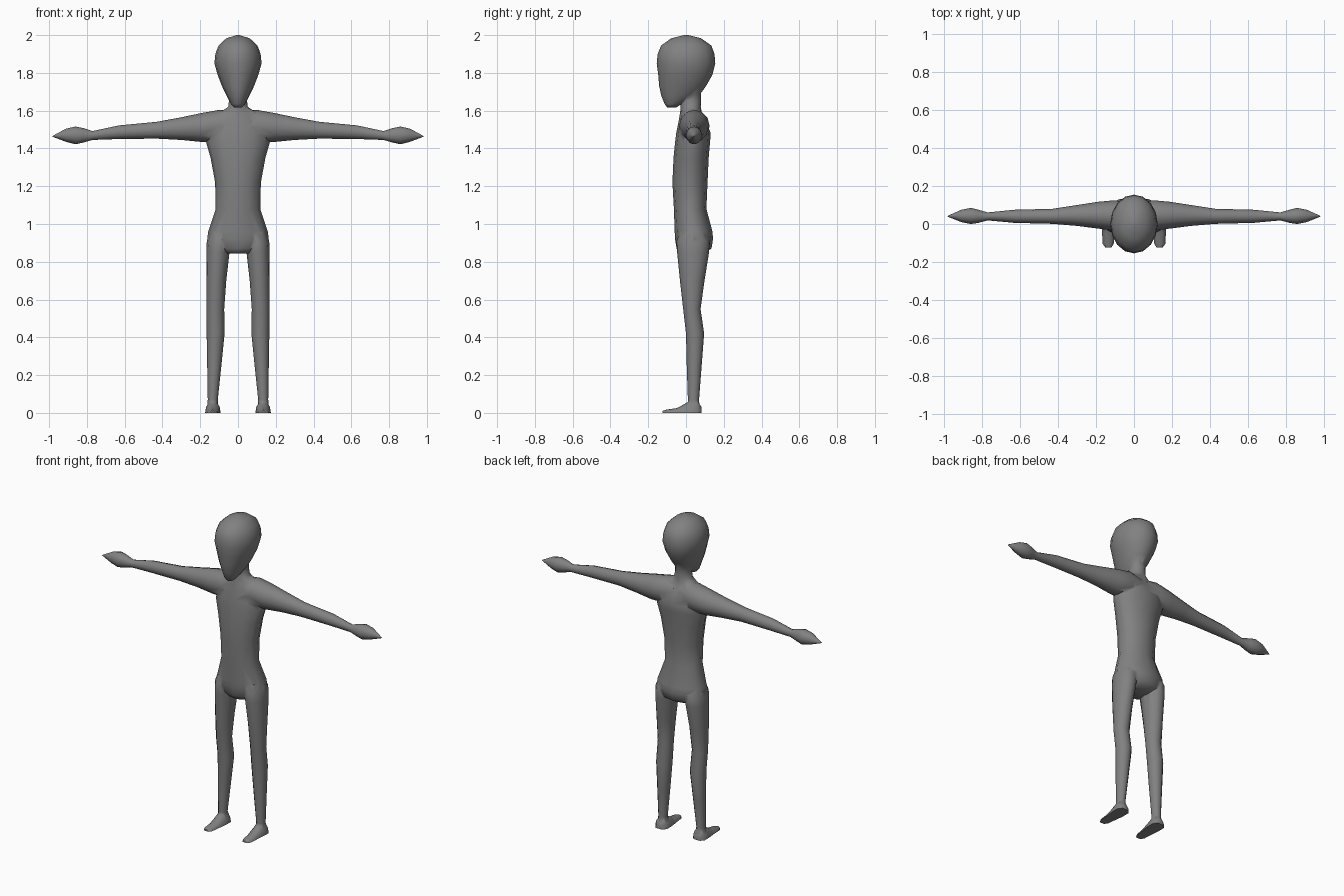
import bpy, bmesh, math

skin = bpy.data.materials.new("plain grey")
skin.diffuse_color = (0.22, 0.22, 0.22, 1)


def loft(name, rings, axis, sides=12, floor=False):
    """Loft ellipses given as (position along axis, a min, a max, b min, b max)."""
    bm = bmesh.new()
    loops = []
    for p, a0, a1, b0, b1 in rings:
        loop = []
        for i in range(sides):
            t = 2 * math.pi * i / sides
            a = (a0 + a1) / 2 + (a1 - a0) / 2 * math.cos(t)
            b = (b0 + b1) / 2 + (b1 - b0) / 2 * math.sin(t)
            if floor:
                b = max(b, 0)
            co = {"x": (p, a, b), "y": (a, p, b), "z": (a, b, p)}[axis]
            loop.append(bm.verts.new(co))
        loops.append(loop)
    for low, high in zip(loops, loops[1:]):
        for i in range(sides):
            j = (i + 1) % sides
            bm.faces.new((low[i], low[j], high[j], high[i]))
    bm.faces.new(loops[0])
    bm.faces.new(loops[-1])
    bmesh.ops.recalc_face_normals(bm, faces=bm.faces)
    mesh = bpy.data.meshes.new(name)
    bm.to_mesh(mesh)
    bm.free()
    mesh.materials.append(skin)
    ob = bpy.data.objects.new(name, mesh)
    bpy.context.collection.objects.link(ob)
    return ob


def mirrored(ob):
    """Copy of a limb on the other side."""
    copy = ob.copy()
    copy.data = ob.data.copy()
    bpy.context.collection.objects.link(copy)
    for v in copy.data.vertices:
        v.co.x *= -1
    copy.data.flip_normals()
    return copy


# Torso with neck: z, half width, back and front depth
torso = [(0.845, 0.08, -0.035, 0.09), (0.87, 0.13, -0.05, 0.135),
         (0.92, 0.163, -0.058, 0.143), (0.96, 0.158, -0.06, 0.14),
         (1.08, 0.118, -0.064, 0.108), (1.22, 0.121, -0.072, 0.114),
         (1.35, 0.145, -0.066, 0.12), (1.43, 0.168, -0.058, 0.127),
         (1.48, 0.17, -0.052, 0.131), (1.54, 0.15, -0.04, 0.108),
         (1.585, 0.105, -0.032, 0.085), (1.62, 0.052, -0.028, 0.078),
         (1.66, 0.047, -0.03, 0.08), (1.74, 0.045, -0.02, 0.08)]
body = loft("body", [(z, -w, w, f, b) for z, w, f, b in torso], "z")

# Head, tapering to the chin
head_rings = [(1.618, 0.022, -0.1, -0.05), (1.635, 0.037, -0.113, -0.025),
              (1.68, 0.061, -0.131, 0.07), (1.73, 0.085, -0.142, 0.106),
              (1.79, 0.108, -0.147, 0.14), (1.85, 0.125, -0.155, 0.155),
              (1.9, 0.12, -0.15, 0.151), (1.945, 0.103, -0.132, 0.134),
              (1.983, 0.062, -0.078, 0.08), (2.0, 0.008, -0.01, 0.014)]
head = loft("head", [(z, -w, w, f, b) for z, w, f, b in head_rings], "z", 16)

# Arm and pointed hand, along x
arm = loft("arm", [
    (0.02, -0.03, 0.105, 1.45, 1.6), (0.1, -0.036, 0.125, 1.435, 1.604),
    (0.19, -0.024, 0.117, 1.434, 1.588), (0.3, -0.01, 0.1, 1.445, 1.565),
    (0.43, 0.001, 0.08, 1.452, 1.541), (0.63, 0.006, 0.075, 1.45, 1.522),
    (0.77, 0.019, 0.061, 1.445, 1.492), (0.82, 0.006, 0.075, 1.431, 1.508),
    (0.86, 0, 0.085, 1.422, 1.516), (0.91, 0.01, 0.075, 1.435, 1.505),
    (0.982, 0.039, 0.043, 1.462, 1.466)], "x")

# Leg, along z
leg = loft("leg", [
    (0.02, 0.104, 0.163, 0.01, 0.073), (0.07, 0.107, 0.16, 0.01, 0.069),
    (0.25, 0.088, 0.163, 0.004, 0.083), (0.42, 0.071, 0.166, 0, 0.096),
    (0.55, 0.073, 0.167, -0.015, 0.077), (0.7, 0.062, 0.168, -0.032, 0.098),
    (0.85, 0.045, 0.168, -0.047, 0.122), (0.91, 0.035, 0.165, -0.05, 0.125),
    (0.96, 0.05, 0.15, -0.03, 0.1)], "z")

# Foot with flat sole, along y
foot = loft("foot", [
    (-0.125, 0.12, 0.15, -0.01, 0.01), (-0.105, 0.107, 0.165, -0.017, 0.017),
    (-0.05, 0.1, 0.168, -0.025, 0.025), (-0.015, 0.095, 0.171, -0.043, 0.043),
    (0.02, 0.092, 0.174, -0.064, 0.064), (0.06, 0.092, 0.174, -0.065, 0.065),
    (0.083, 0.11, 0.156, -0.03, 0.03)], "y", 12, True)

# Fuse all parts into one skin
parts = [head]
for limb in (arm, leg, foot):
    parts += [limb, mirrored(limb)]
bpy.context.view_layer.objects.active = body
for part in parts:
    mod = body.modifiers.new("join", "BOOLEAN")
    mod.operation = "UNION"
    mod.solver = "EXACT"
    mod.object = part
    bpy.ops.object.modifier_apply(modifier=mod.name)
    bpy.data.objects.remove(part)
body.select_set(True)
bpy.ops.object.shade_smooth_by_angle(angle=math.radians(60))
